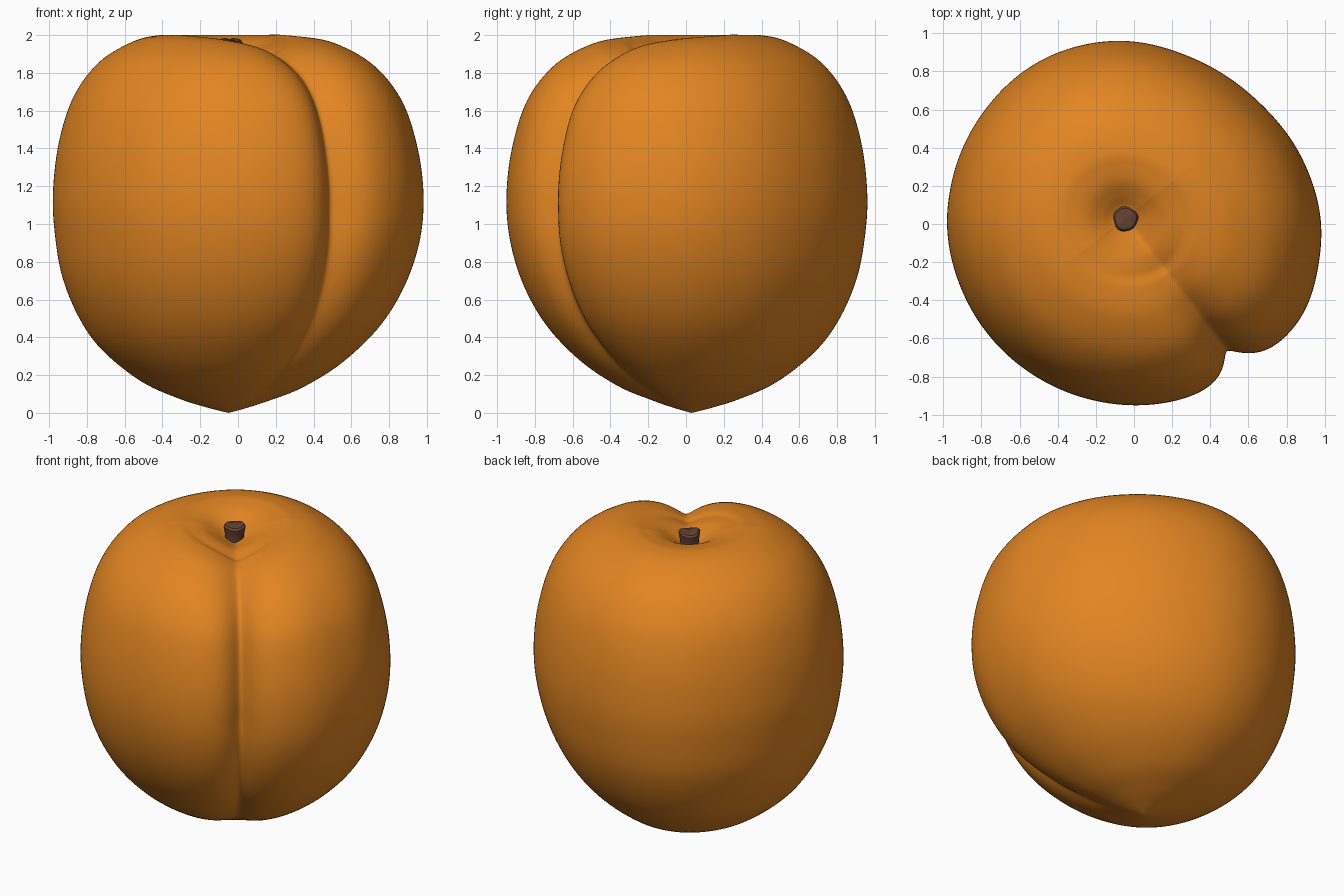
import bpy, bmesh, math
from mathutils import Vector

if "Cube" in bpy.data.objects:
    bpy.data.objects.remove(bpy.data.objects["Cube"])

CX, CY = -0.05, 0.03          # axis of the fruit
CREASE = -52.3                # direction of the crease, degrees
HOLLOW = 1.89                 # floor of the stem hollow


def material(name, rgb):
    m = bpy.data.materials.new(name)
    m.diffuse_color = (*rgb, 1)
    m.use_nodes = True
    m.node_tree.nodes["Principled BSDF"].inputs["Base Color"].default_value = m.diffuse_color
    return m


def finish(name, bm, mat, angle):
    bmesh.ops.recalc_face_normals(bm, faces=bm.faces[:])
    me = bpy.data.meshes.new(name)
    bm.to_mesh(me)
    bm.free()
    ob = bpy.data.objects.new(name, me)
    bpy.context.collection.objects.link(ob)
    me.materials.append(mat)
    bpy.ops.object.select_all(action='DESELECT')
    ob.select_set(True)
    bpy.context.view_layer.objects.active = ob
    bpy.ops.object.shade_smooth_by_angle(angle=math.radians(angle))
    return ob


def hermite(p0, p1, m0, m1, t):
    return ((2*t**3 - 3*t*t + 1)*p0 + (t**3 - 2*t*t + t)*m0
            + (3*t*t - 2*t**3)*p1 + (t**3 - t*t)*m1)


def spline(pts, u):
    """Smooth curve through points, u in 0..1"""
    f = u * (len(pts) - 1)
    i = min(int(f), len(pts) - 2)
    a, b = Vector(pts[i]), Vector(pts[i + 1])
    p = Vector(pts[i - 1]) if i else a
    n = Vector(pts[i + 2]) if i + 2 < len(pts) else b
    return hermite(a, b, (b - p) / 2, (n - a) / 2, f - i)


# Outline radius by angle (degrees), without the crease
OUTLINE = [(-105, .963), (-87, .982), (-69, 1.003), (-52, 1.03), (-39, 1.052), (-27, 1.063),
           (-13, 1.046), (0, 1.028), (19, .982), (42, .93), (67, .913), (92, .93),
           (119, .935), (144, .925), (169, .925), (182, .93), (205, .932), (235, .947)]


def outline(deg):
    d = (deg + 105) % 360 - 105
    n = len(OUTLINE)
    ext = [(OUTLINE[-1][0] - 360, OUTLINE[-1][1])] + OUTLINE + \
          [(a + 360, r) for a, r in OUTLINE[:2]]
    for i in range(1, n + 1):
        (a0, r0), (a1, r1), (a2, r2), (a3, r3) = ext[i-1:i+3]
        if a1 <= d <= a2:
            h = a2 - a1
            return hermite(r1, r2, (r2 - r0) / (a2 - a0) * h,
                           (r3 - r1) / (a3 - a1) * h, (d - a1) / h)
    return 1


# Half profiles (radius fraction, height), stem hollow down to the tip
DIMPLE = [(0, HOLLOW), (.06, HOLLOW + .005), (.13, 1.935), (.21, 1.975), (.30, 1.995), (.39, 2.0)]
LEFT = DIMPLE + [(.54, 1.968), (.735, 1.86), (.88, 1.68), (.965, 1.44), (1, 1.17), (.99, .95),
                 (.95, .72), (.855, .50), (.73, .335), (.51, .17), (.285, .075), (.11, .025), (0, 0)]
RIGHT = DIMPLE + [(.55, 1.96), (.745, 1.84), (.89, 1.65), (.97, 1.40), (1, 1.15), (.98, .91),
                  (.90, .67), (.765, .45), (.565, .255), (.36, .125), (.20, .06), (.08, .022), (0, 0)]


def fruit_point(deg, u):
    th = math.radians(deg)
    w = .5 + .5 * math.cos(th + math.radians(35))
    R = outline(deg)
    curve = lambda t: spline(LEFT, t).lerp(spline(RIGHT, t), w)
    p = curve(u)
    t = curve(min(u + .005, 1)) - curve(max(u - .005, 0))
    t.normalize()
    r, z = p.x * R, p.y
    # crease pressed inward along the profile normal
    d = math.radians((deg - CREASE + 180) % 360 - 180)
    c = max(0, math.cos(d))
    if c > 0 and r > 0:
        s = math.hypot(r * math.sin(d), .012) - .012
        side = max(0, min(1, (u - .3) / .15))
        width = min(.17 + (.11 - .17) * side, .55 * r)
        depth = .115 + .035 * side
        depth *= min(1, p.x / .3) * min(1, max(0, (1 - u) / .42)) ** 1.4
        k = depth * math.exp(-(s / width) ** 1.15) * c * (2 - c)
        r += t.y * k
        z -= t.x * k
    r = max(r, 0)
    return Vector((CX + r * math.cos(th), CY + r * math.sin(th), z))


# Fruit body
SEG, RINGS = 320, 120
bm = bmesh.new()
top = bm.verts.new((CX, CY, HOLLOW))
tip = bm.verts.new((CX, CY, 0))
rows = [[bm.verts.new(fruit_point(CREASE + 360 * j / SEG, i / RINGS)) for j in range(SEG)]
        for i in range(1, RINGS)]
for j in range(SEG):
    k = (j + 1) % SEG
    bm.faces.new((top, rows[0][j], rows[0][k]))
    bm.faces.new((tip, rows[-1][k], rows[-1][j]))
    for a, b in zip(rows, rows[1:]):
        bm.faces.new((a[j], b[j], b[k], a[k]))
finish("fruit_body", bm, material("apricot orange", (.76, .235, .016)), 120)

# Stem: short, slightly lumpy stub
bm = bmesh.new()
prev = None
for z, rad in [(1.86, .058), (1.91, .057), (1.94, .063), (1.96, .066), (1.974, .056), (1.977, .03)]:
    ring = []
    for j in range(20):
        a = math.tau * j / 20
        rr = rad * (1 + .04 * math.sin(3 * a + 1) + .03 * math.sin(5 * a))
        ring.append(bm.verts.new((-.045 + rr * math.cos(a), .027 + rr * math.sin(a),
                                  z + .007 * math.sin(2 * a) * (z > 1.92))))
    if prev:
        for j in range(20):
            k = (j + 1) % 20
            bm.faces.new((prev[j], prev[k], ring[k], ring[j]))
    else:
        bm.faces.new(ring[::-1])
    prev = ring
bm.faces.new(prev)
finish("stem", bm, material("stem brown", (.13, .055, .033)), 40)
